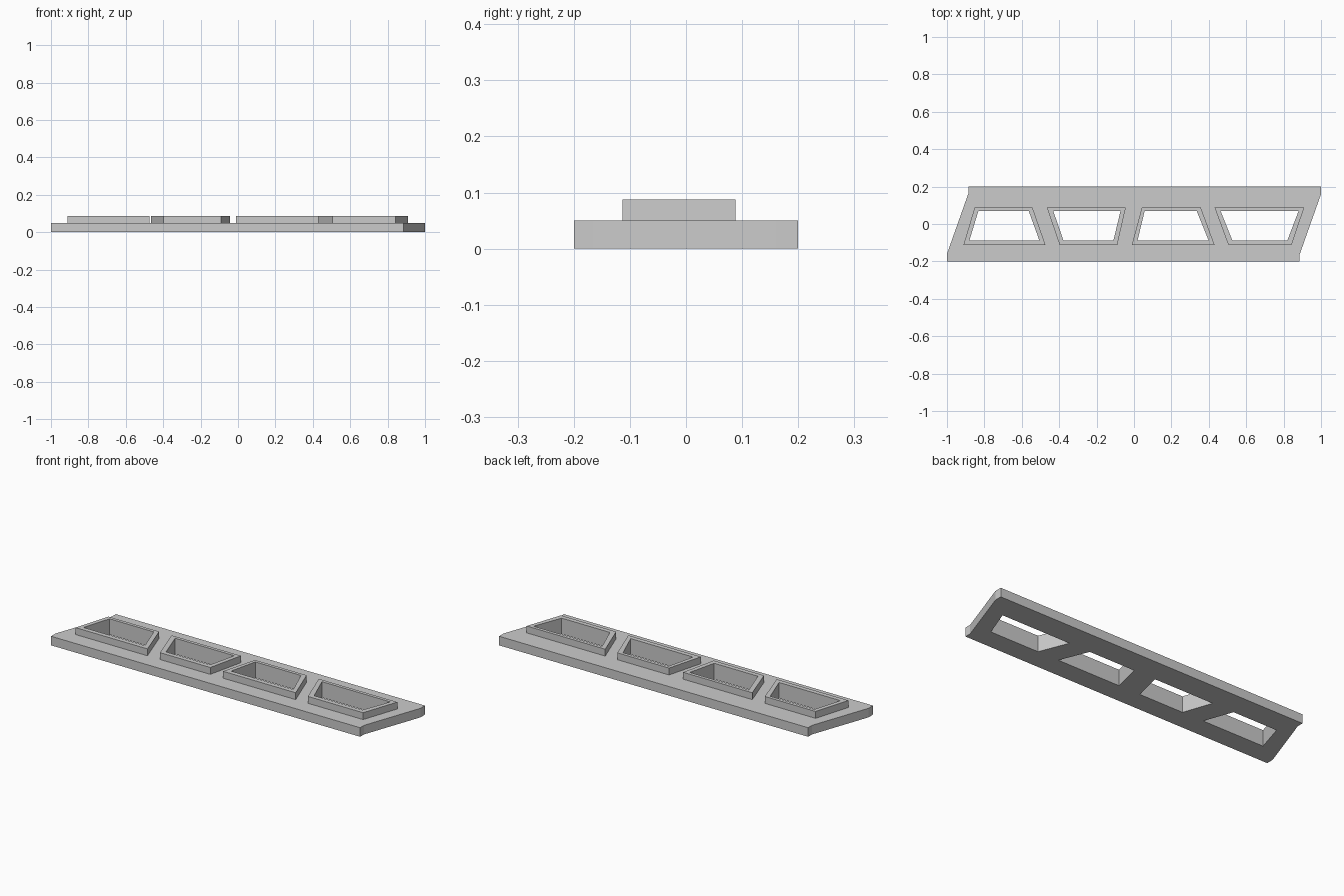
import bpy
import bmesh
from mathutils import Vector

cube = bpy.data.objects.get("Cube")
if cube:
    bpy.data.objects.remove(cube, do_unlink=True)

grey = bpy.data.materials.new("plain grey")
grey.use_nodes = True
grey.diffuse_color = (0.6, 0.6, 0.6, 1)
grey.node_tree.nodes["Principled BSDF"].inputs["Base Color"].default_value = (0.6, 0.6, 0.6, 1)


def slab(name, loops, bottom, top):
    """Extrude an outline (first loop) with holes (other loops) from bottom to top."""
    bm = bmesh.new()
    for loop in loops:
        verts = [bm.verts.new((x, y, bottom)) for x, y in loop]
        for a, b in zip(verts, verts[1:] + verts[:1]):
            bm.edges.new((a, b))
    bmesh.ops.triangle_fill(bm, use_beauty=True, edges=bm.edges[:], normal=Vector((0, 0, 1)))
    result = bmesh.ops.extrude_face_region(bm, geom=bm.faces[:], use_keep_orig=True)
    moved = [v for v in result["geom"] if isinstance(v, bmesh.types.BMVert)]
    bmesh.ops.translate(bm, verts=moved, vec=(0, 0, top - bottom))
    bmesh.ops.recalc_face_normals(bm, faces=bm.faces[:])
    mesh = bpy.data.meshes.new(name)
    bm.to_mesh(mesh)
    bm.free()
    mesh.materials.append(grey)
    obj = bpy.data.objects.new(name, mesh)
    bpy.context.collection.objects.link(obj)
    return obj


def trapezoid(front_left, front_right, back_left, back_right, front, back):
    return [(front_left, front), (front_right, front), (back_right, back), (back_left, back)]


PLATE_TOP, RIM_TOP = 0.05, 0.088

# Window frames: front left, front right, back left, back right (outer, then inner)
windows = [
    ((-0.912, -0.473, -0.852, -0.543), (-0.88, -0.506, -0.832, -0.563)),
    ((-0.397, -0.09, -0.466, -0.044), (-0.377, -0.11, -0.432, -0.072)),
    ((-0.012, 0.431, 0.042, 0.357), (0.019, 0.399, 0.057, 0.335)),
    ((0.505, 0.842, 0.431, 0.91), (0.526, 0.82, 0.463, 0.88)),
]

# Raised rims around the windows
holes = []
for i, (outer, inner) in enumerate(windows, 1):
    hole = trapezoid(*inner, -0.088, 0.07)
    holes.append(hole)
    slab(f"window_rim_{i}", [trapezoid(*outer, -0.113, 0.088), hole], PLATE_TOP, RIM_TOP)

# Slanted base plate with blunted tips, point-symmetric about the centre
half = [(-1, -0.2), (0.885, -0.2), (0.885, -0.165), (1, 0.16)]
outline = half + [(-x, -y) for x, y in half]
slab("base_plate", [outline] + holes, 0, PLATE_TOP)
